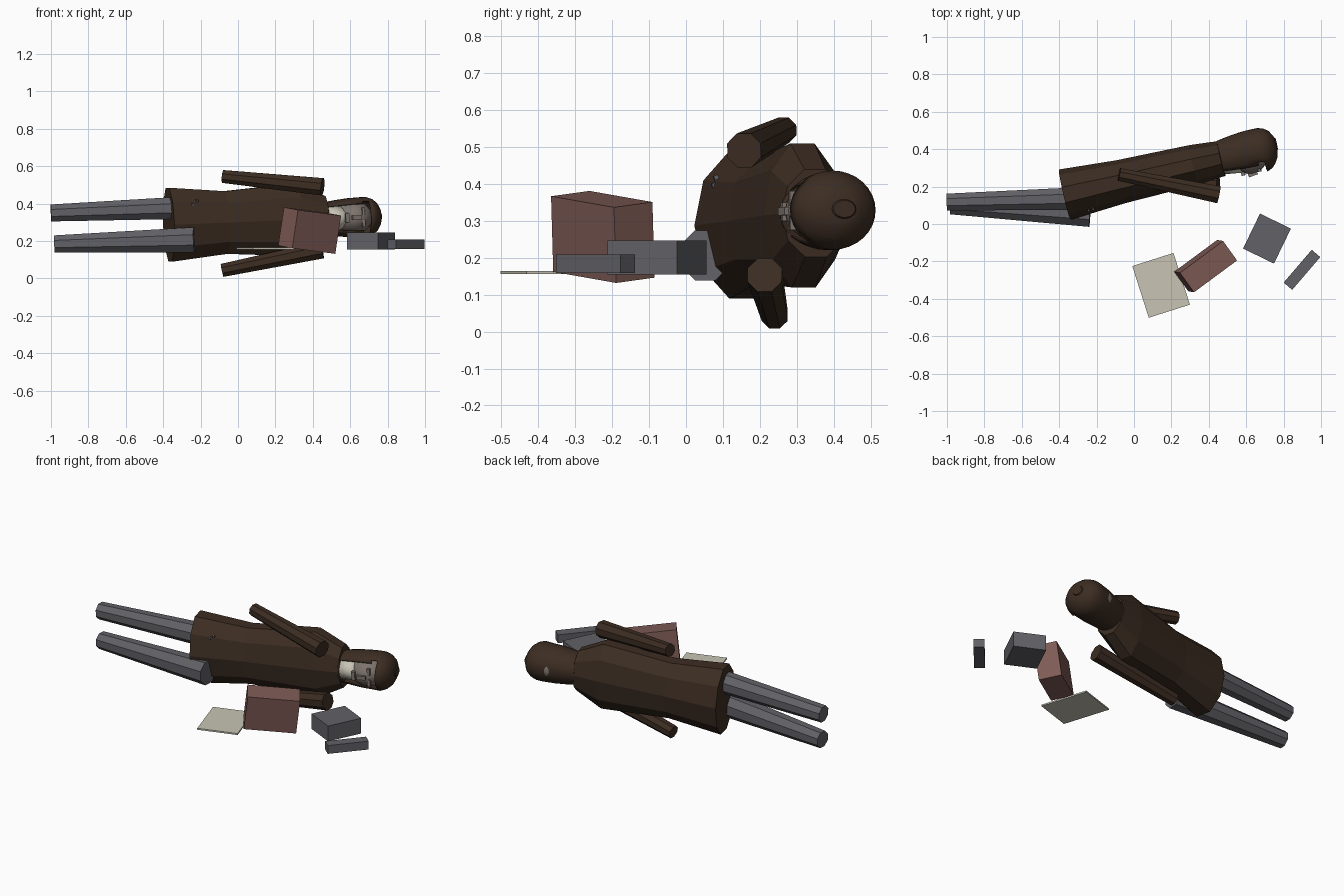
import bpy, bmesh, math
from mathutils import Matrix, Vector

if "Cube" in bpy.data.objects:
    bpy.data.objects.remove(bpy.data.objects["Cube"])


def material(name, r, g, b):
    m = bpy.data.materials.new(name)
    m.use_nodes = True
    m.diffuse_color = (r, g, b, 1)
    m.node_tree.nodes["Principled BSDF"].inputs["Base Color"].default_value = (r, g, b, 1)
    return m


BROWN = material("dark brown", .045, .026, .016)
GREY = material("slate grey", .12, .12, .135)
RED = material("dusty red", .21, .105, .092)
CREAM = material("cream", .58, .55, .46)
SKIN = material("ashen skin", .21, .175, .155)

# Lying body frame: X runs from hem to crown, -Y is the chest, Z is sideways
BODY = (Matrix.Translation((-.37, .157, .287)) @ Matrix.Rotation(math.radians(13), 4, 'Z')
        @ Matrix.Rotation(math.radians(-2.2), 4, 'Y'))


def finish(bm, name, mat, matrix=None, smooth=False):
    bmesh.ops.recalc_face_normals(bm, faces=bm.faces)
    me = bpy.data.meshes.new(name)
    bm.to_mesh(me)
    bm.free()
    me.materials.append(mat)
    ob = bpy.data.objects.new(name, me)
    bpy.context.collection.objects.link(ob)
    if matrix:
        ob.matrix_world = matrix
    for p in me.polygons:
        p.use_smooth = smooth
    return ob


def loft(sections, sides, cap=True):
    """Rings of (distance, depth radius, width radius, depth offset) along X."""
    bm = bmesh.new()
    rings = []
    for s, rd, rw, off in sections:
        angles = [2 * math.pi * i / sides for i in range(sides)]
        rings.append([bm.verts.new((s, off + rd * math.cos(a), rw * math.sin(a))) for a in angles])
    for a, b in zip(rings, rings[1:]):
        for i in range(sides):
            j = (i + 1) % sides
            bm.faces.new((a[i], a[j], b[j], b[i]))
    if cap:
        bm.faces.new(rings[0])
        bm.faces.new(rings[-1])
    return bm


def limb(name, start, end, r1, r2, mat):
    start, end = Vector(start), Vector(end)
    axis = end - start
    turn = Matrix.Translation(start) @ axis.to_track_quat('X', 'Z').to_matrix().to_4x4()
    bm = loft([(0, r1, r1, 0), (axis.length, r2, r2, 0)], 8)
    bmesh.ops.rotate(bm, verts=bm.verts, matrix=Matrix.Rotation(math.pi / 8, 3, 'X'))
    return finish(bm, name, mat, turn)


def box(name, center, size, along, across, mat, parent=None):
    x = Vector(along).normalized()
    z = x.cross(Vector(across)).normalized()
    turn = Matrix((x, z.cross(x), z)).transposed().to_4x4()
    bm = bmesh.new()
    bmesh.ops.create_cube(bm, size=1)
    bmesh.ops.scale(bm, vec=size, verts=bm.verts)
    world = Matrix.Translation(center) @ turn
    return finish(bm, name, mat, parent @ world if parent else world)


# Long coat
finish(loft([(0, .138, .208, 0), (.31, .117, .176, 0), (.71, .108, .205, 0),
             (.86, .095, .125, 0)], 10), "coat", BROWN, BODY)

# Sleeves and trouser legs
limb("left_arm", (-.08, .265, .545), (.452, .157, .49), .037, .05, BROWN)
limb("right_arm", (-.085, .24, .043), (.45, .213, .153), .038, .05, BROWN)
limb("left_leg", (-1, .117, .35), (-.24, .138, .38), .049, .066, GREY)
limb("right_leg", (-.98, .098, .184), (-.235, .052, .206), .05, .073, GREY)

# Scarf and face
finish(loft([(.85, .085, .07, 0), (.9, .092, .066, 0), (.96, .1, .064, 0)], 16),
       "scarf", CREAM, BODY, True)
bm = bmesh.new()
bmesh.ops.create_uvsphere(bm, u_segments=24, v_segments=14, radius=1)
bmesh.ops.scale(bm, vec=(.105, .117, .09), verts=bm.verts)
bmesh.ops.translate(bm, vec=(1.01, 0, 0), verts=bm.verts)
finish(bm, "face", SKIN, BODY, True)
box("nose", (1.005, -.118, 0), (.05, .022, .022), (1, .12, 0), (0, 1, 0), SKIN, BODY)
box("mouth", (.955, -.106, 0), (.02, .02, .05), (1, 0, 0), (0, 1, 0), SKIN, BODY)
for side, z in (("left", .033), ("right", -.033)):
    box(side + "_brow", (1.045, -.107, z), (.016, .016, .04), (1, 0, 0), (0, 1, 0), SKIN, BODY)

# Close hood, opened in front of the face
hood = loft([(.855, .097, .088, 0), (.91, .106, .096, 0), (.98, .114, .104, 0),
             (1.05, .116, .107, 0), (1.085, .119, .107, -.004), (1.115, .108, .096, -.003),
             (1.14, .085, .076, 0), (1.155, .058, .05, 0), (1.161, .036, .03, .01)], 32)
opening = [f for f in hood.faces
           if f.calc_center_median().y < -.074 and f.calc_center_median().x < 1.07]
bmesh.ops.delete(hood, geom=opening, context='FACES')
ob = finish(hood, "hood", BROWN, BODY, True)
bpy.context.view_layer.objects.active = ob
ob.select_set(True)
bpy.ops.object.shade_smooth_by_angle(angle=math.radians(40))
shell = ob.modifiers.new("thickness", 'SOLIDIFY')
shell.thickness = .006
finish(loft([(1.155, .038, .03, .01), (1.166, .03, .023, .01)], 20), "hood_button", BROWN, BODY)

# Small clasp showing through the coat front
for s, z in ((.11, .105), (.135, .125)):
    box("clasp", (s, -.108, z), (.012, .012, .012), (1, 0, 0), (0, 1, .4), GREY, BODY)

# Scattered belongings
box("red_case", (.383, -.225, .256), (.288, .129, .207), (.23, .17, -.03), (-.08, .1, .015), RED)
box("grey_box", (.711, -.078, .2), (.184, .208, .092), (.165, -.08, 0), (.095, .185, 0), GREY)
box("grey_bar", (.898, -.245, .183), (.231, .06, .05), (.15, .175, 0), (-.175, .15, 0), GREY)
box("paper_sheet", (.145, -.328, .16), (.231, .29, .009), (.22, .07, 0), (-.07, .22, 0), CREAM)
